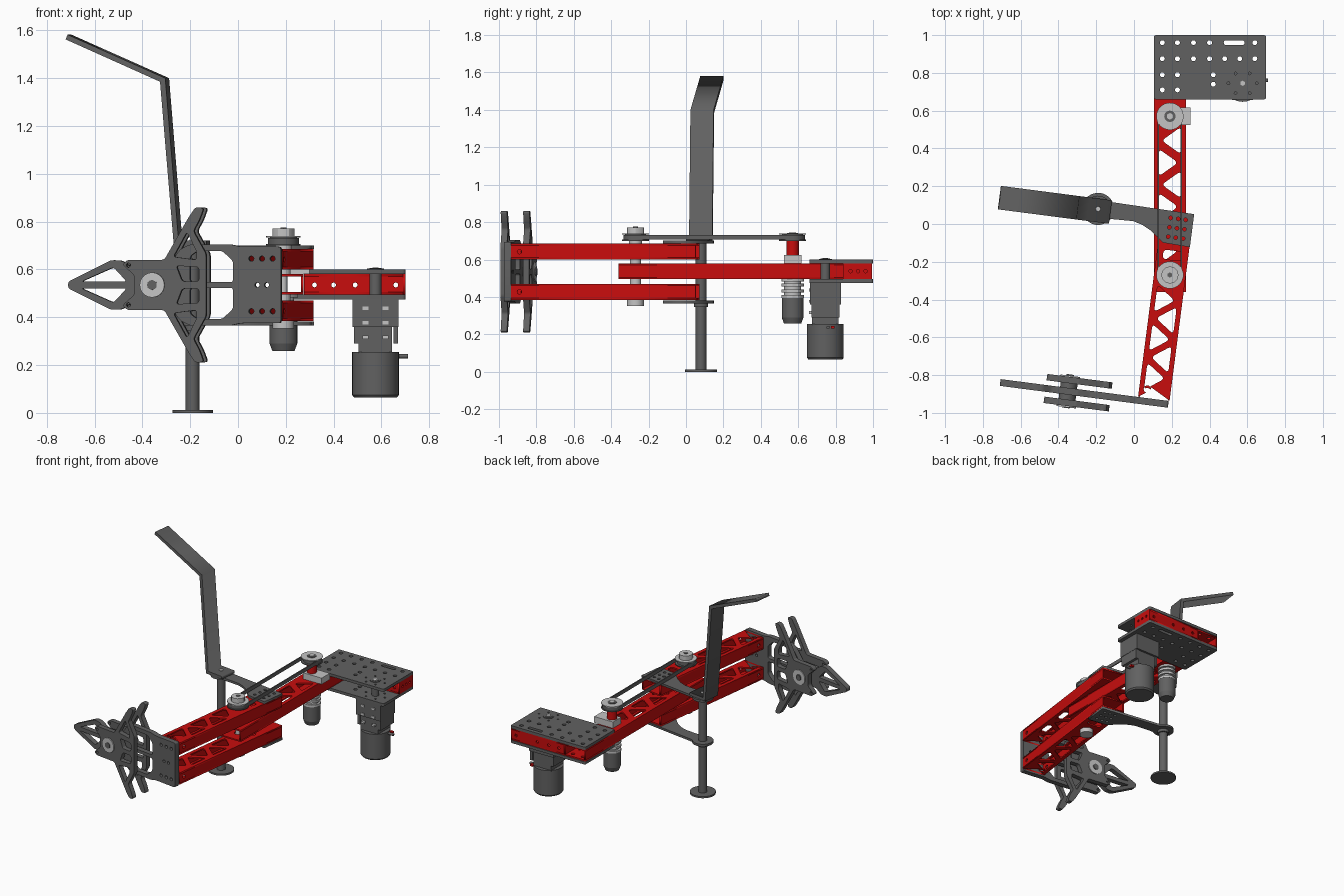
import bpy, bmesh, math
from mathutils import Matrix, Vector

if "Cube" in bpy.data.objects:
    bpy.data.objects.remove(bpy.data.objects["Cube"])


def material(name, rgb):
    m = bpy.data.materials.new(name)
    m.use_nodes = True
    m.diffuse_color = (*rgb, 1)
    m.node_tree.nodes["Principled BSDF"].inputs["Base Color"].default_value = (*rgb, 1)
    return m


DARK = material("dark grey", (0.12, 0.12, 0.12))
RED = material("red", (0.58, 0.004, 0.004))
LIGHT = material("light grey", (0.55, 0.55, 0.55))

# Frames: the world, and the forearm turned about the elbow
WORLD = Matrix.Identity(4)
FORE = Matrix.Translation((0.19, -0.27, 0)) @ Matrix.Rotation(math.radians(-7.4), 4, 'Z')
FLAT = Matrix.Identity(4)
UPRIGHT = Matrix.Rotation(math.pi / 2, 4, 'X')
SIDE = Matrix(((0, 0, 1, 0), (1, 0, 0, 0), (0, 1, 0, 0), (0, 0, 0, 1)))
round_parts = []


def add(name, mesh, mat, matrix):
    ob = bpy.data.objects.new(name, mesh)
    bpy.context.collection.objects.link(ob)
    mesh.materials.clear()
    mesh.materials.append(mat)
    ob.matrix_world = matrix
    return ob


def plate(name, outline, holes, depth, mat, at, turn=FLAT, frame=WORLD):
    """Flat plate with true holes, made from a filled 2D curve."""
    cu = bpy.data.curves.new(name, 'CURVE')
    cu.dimensions, cu.fill_mode, cu.extrude = '2D', 'BOTH', depth / 2
    for loop in [outline] + list(holes):
        sp = cu.splines.new('POLY')
        sp.points.add(len(loop) - 1)
        for p, (x, y) in zip(sp.points, loop):
            p.co = (x, y, 0, 1)
        sp.use_cyclic_u = True
    tmp = bpy.data.objects.new(name + "_curve", cu)
    bpy.context.collection.objects.link(tmp)
    dg = bpy.context.evaluated_depsgraph_get()
    mesh = bpy.data.meshes.new_from_object(tmp.evaluated_get(dg))
    bpy.data.objects.remove(tmp)
    return add(name, mesh, mat, frame @ Matrix.Translation(at) @ turn)


def box(name, lo, hi, mat, frame=WORLD):
    lo, hi = Vector(lo), Vector(hi)
    bm = bmesh.new()
    bmesh.ops.create_cube(bm, size=1, matrix=Matrix.Translation((lo + hi) / 2) @ Matrix.Diagonal((*(hi - lo), 1)))
    me = bpy.data.meshes.new(name)
    bm.to_mesh(me)
    return add(name, me, mat, frame)


def rod(name, x, y, z0, z1, r, mat, frame=WORLD, r0=None, n=32, turn=FLAT):
    """Cylinder from z0 to z1 along its own axis."""
    bm = bmesh.new()
    bmesh.ops.create_cone(bm, cap_ends=True, segments=n, radius1=r0 or r, radius2=r,
                          depth=z1 - z0, matrix=Matrix.Translation((0, 0, (z0 + z1) / 2)))
    me = bpy.data.meshes.new(name)
    bm.to_mesh(me)
    ob = add(name, me, mat, frame @ Matrix.Translation((x, y, 0)) @ turn)
    round_parts.append(ob)
    return ob


def rect(x0, y0, x1, y1):
    return [(x0, y0), (x1, y0), (x1, y1), (x0, y1)]


def circle(x, y, r, n=14):
    return [(x + r * math.cos(2 * math.pi * i / n), y + r * math.sin(2 * math.pi * i / n)) for i in range(n)]


def soft(pts, r):
    """Round the corners of a loop."""
    out, n = [], len(pts)
    for i in range(n):
        a, b, c = (Vector(pts[j % n]) for j in (i - 1, i, i + 1))
        p = b + (a - b).normalized() * min(r, (a - b).length * 0.45)
        q = b + (c - b).normalized() * min(r, (c - b).length * 0.45)
        out += [tuple(p * (1 - t) ** 2 + b * 2 * t * (1 - t) + q * t * t) for t in (0, 0.33, 0.67, 1)]
    return out


def truss(y0, y1, half=0.058, pitch=0.1):
    """Alternating rounded triangles along an arm."""
    n = int((y1 - y0) / pitch)
    holes = []
    for i in range(n):
        c, s = y0 + (i + 0.5) * (y1 - y0) / n, 1 if i % 2 else -1
        holes.append(soft([(s * half, c - 0.072), (s * half, c + 0.072), (-s * half * 0.75, c)], 0.022))
    return holes


def tube(name, y0, y1, z0, z1, holes, frame, side_holes=()):
    """Hollow red arm: pierced top and bottom, plain sides, open ends."""
    w, t = 0.084, 0.01
    for tag, z in (("bottom", z0 + t / 2), ("top", z1 - t / 2)):
        plate(f"{name}_{tag}", rect(-w, y0, w, y1), holes, t, RED, (0, 0, z), FLAT, frame)
    for tag, x in (("right_wall", t / 2 - w), ("left_wall", w - t / 2)):
        plate(f"{name}_{tag}", rect(y0, z0 + t, y1, z1 - t), side_holes, t, RED, (x, 0, 0), SIDE, frame)


# Rear arm, running straight back into the base
base_rows = (0.71, 0.79, 0.875, 0.96)
rear_frame = Matrix.Translation((0.19, 0, 0))
corner_holes = [circle(x, y, 0.013) for x in (-0.04, 0.04) for y in base_rows]
tube("rear_arm", -0.36, 0.995, 0.495, 0.58,
     truss(-0.2, 0.5) + [circle(0, -0.27, 0.025), circle(0, 0.57, 0.025)] + corner_holes, rear_frame)

# Two forearm tubes
for name, z in (("upper_forearm", 0.6), ("lower_forearm", 0.385)):
    tube(name, -0.66, 0.335, z, z + 0.085,
         [circle(0, 0, 0.025), circle(-0.04, -0.615, 0.02)] + truss(-0.6, -0.08)
         + [soft(rect(-0.05, 0.08, 0.05, 0.13), 0.02)], FORE, [circle(-0.615, z + 0.042, 0.012)])

# Base: two pierced plates with a cross tube between them
cols = (0.315, 0.4, 0.48, 0.56, 0.64)
cross_holes = [circle(x, y, 0.013) for x in cols for y in base_rows[2:] if not (y > 0.9 and 0.45 < x < 0.6)]
slot = soft(rect(0.475, 0.948, 0.585, 0.972), 0.012)
arm_holes = [circle(x + 0.19, y, 0.013) for x in (-0.04, 0.04) for y in base_rows]
bolt_ring = [circle(0.575 + 0.075 * math.cos(a), 0.745 + 0.06 * math.sin(a), 0.007)
             for a in [math.pi * k / 3 for k in (0, 2, 3, 4, 5, 1)]]
for tag, z in (("bottom", 0.485), ("top", 0.59)):
    plate(f"base_{tag}_plate", soft(rect(0.105, 0.66, 0.7, 1.0), 0.012),
          cross_holes + arm_holes + bolt_ring + [slot, circle(0.42, 0.74, 0.013), circle(0.42, 0.79, 0.013)],
          0.02, DARK, (0, 0, z))
for tag, z in (("bottom", 0.5), ("top", 0.575)):
    plate(f"cross_tube_{tag}", rect(0.276, 0.84, 0.69, 0.995), cross_holes + [slot], 0.01, RED, (0, 0, z))
for tag, y in (("front", 0.845), ("back", 0.99)):
    plate(f"cross_tube_{tag}", rect(0.276, 0.505, 0.69, 0.57),
          [circle(x, 0.535, 0.01) for x in (0.32, 0.4, 0.49, 0.66)], 0.01, RED, (0, y, 0), UPRIGHT)
plate("cross_tube_end", rect(0.84, 0.495, 0.995, 0.58),
      [circle(y, 0.538, 0.009) for y in (0.88, 0.92, 0.96)], 0.01, RED, (0.695, 0, 0), SIDE)

# Base motor and gearbox
mx, my = 0.575, 0.745
rod("base_motor", mx, my, 0.075, 0.255, 0.098, DARK)
rod("base_motor_cap", mx, my, 0.065, 0.075, 0.098, DARK, r0=0.09)
box("gearbox_lower", (0.505, 0.675, 0.25), (0.645, 0.815, 0.38), DARK)
box("gearbox_upper", (0.478, 0.662, 0.36), (0.672, 0.83, 0.475), DARK)
for x in (0.485, 0.65):
    box("gearbox_strap", (x, 0.67, 0.29), (x + 0.02, 0.82, 0.37), DARK)
for x in (0.52, 0.605):
    for z in (0.31, 0.37, 0.43):
        box("gearbox_insert", (x, 0.657, z), (x + 0.025, 0.677, z + 0.014), LIGHT)
rod("base_shaft", mx, my, 0.47, 0.606, 0.025, DARK)
rod("base_shaft_ring", mx, my, 0.6, 0.604, 0.035, DARK)
rod("base_shaft_nut", mx, my, 0.6, 0.608, 0.014, LIGHT, n=6)
rod("motor_wire", 0.66, 0.76, 0, 0.05, 0.009, DARK, turn=Matrix.Translation((0, 0, 0.237)) @ SIDE)
box("motor_wire_red", (0.665, 0.775, 0.232), (0.69, 0.795, 0.245), RED)

# Elbow motor hanging under the rear arm
ex, ey = 0.19, 0.57
rod("elbow_motor", ex, ey, 0.29, 0.395, 0.058, DARK)
rod("elbow_motor_tail", ex, ey, 0.258, 0.29, 0.058, DARK, r0=0.046)
for z in (0.395, 0.425, 0.455, 0.482):
    rod("elbow_gear_stage", ex, ey, z, z + 0.016, 0.06, LIGHT, n=12)
rod("elbow_gear_core", ex, ey, 0.38, 0.5, 0.045, LIGHT)
box("elbow_bearing_block", (0.15, 0.525, 0.58), (0.3, 0.618, 0.625), LIGHT)
rod("elbow_motor_shaft", ex, ey, 0.62, 0.7, 0.033, RED)

# Elbow axle, pulleys and belt
rod("elbow_axle", ex, -0.27, 0.36, 0.76, 0.016, LIGHT)
for z0, z1, r in ((0.352, 0.384, 0.045), (0.47, 0.497, 0.03), (0.578, 0.602, 0.03), (0.684, 0.704, 0.035)):
    rod("elbow_spacer", ex, -0.27, z0, z1, r, LIGHT)
for name, y in (("elbow", -0.27), ("drive", ey)):
    rod(name + "_pulley", ex, y, 0.703, 0.735, 0.056, DARK)
    for z in (0.7, 0.733):
        rod(name + "_pulley_flange", ex, y, z, z + 0.006, 0.072, LIGHT if z > 0.71 else DARK)
    rod(name + "_pulley_ring", ex, y, 0.739, 0.742, 0.03, DARK)
    rod(name + "_pulley_nut", ex, y, 0.74, 0.745, 0.018, LIGHT, n=6)
rod("elbow_hub", ex, -0.27, 0.739, 0.772, 0.046, LIGHT, n=12)
rod("elbow_hub_bolt", ex, -0.27, 0.77, 0.776, 0.014, DARK, n=6)


def stadium(r, n=16):
    return [(ex + r * math.cos(a), (ey if a < math.pi else -0.27) + r * math.sin(a))
            for k in (0, 1) for a in [math.pi * (k + i / n) + 1e-4 * (1 - 2 * (i == n)) for i in range(n + 1)]]


plate("drive_belt", stadium(0.065), [stadium(0.057)], 0.026, DARK, (0, 0, 0.719))

# Bracket plates, leg and foot
LX, LY = -0.422, 0.298
arc = [(LX + 0.07 * math.cos(math.radians(a)), LY + 0.07 * math.sin(math.radians(a))) for a in range(40, 321, 20)]
bracket = [(0.086, 0.16), (0.086, 0.336)] + arc + [(-0.23, 0.258), (-0.18, 0.245), (-0.13, 0.22), (-0.06, 0.165)]
bracket_holes = [circle(x, y, 0.01) for x in (-0.035, 0.005, 0.045) for y in (0.2, 0.25, 0.3)]
for tag, z in (("lower", 0.374), ("upper", 0.693)):
    plate(tag + "_bracket", bracket, bracket_holes, 0.016, DARK, (0, 0, z), FLAT, FORE)
rod("leg", LX, LY, 0.008, 0.7, 0.029, DARK, FORE)
rod("leg_collar", LX, LY, 0.345, 0.372, 0.038, DARK, FORE)
rod("foot", LX, LY, 0, 0.012, 0.085, DARK, FORE)
rod("leg_bolt", LX, LY, 0.72, 0.726, 0.013, LIGHT, FORE)

# Bent strap handle
handle = [(-0.355, 0.701), (-0.492, 0.701), (-0.55, 1.385), (-0.948, 1.562),
          (-0.94, 1.582), (-0.528, 1.4), (-0.472, 0.722), (-0.355, 0.722)]
plate("handle", handle, [], 0.125, DARK, (0, LY - 0.008, 0), UPRIGHT, FORE)

# Claw frame, mirrored about its mid height
MID = 0.535


def claw(half, r=0.012):
    pts = [((x - 0.101) * 1.008, z) for x, z in half]
    return soft([(x, MID + z) for x, z in pts] + [(x, MID - z) for x, z in reversed(pts)], r)


def pair(loop, r=0.012):
    return [soft([((x - 0.101) * 1.008, MID + s * z) for x, z in loop], r) for s in (1, -1)]


frame_half = [(-0.71, 0.014), (-0.53, 0.104), (-0.485, 0.102), (-0.44, 0.07), (-0.3, 0.07), (-0.24, 0.15),
              (-0.2, 0.17), (-0.03, 0.17), (0.01, 0.16), (0.18, 0.16)]
frame_holes = (pair([(-0.655, 0.014), (-0.52, 0.074), (-0.465, 0.014)])
               + pair([(-0.2, 0.012), (-0.2, 0.12), (-0.17, 0.142), (-0.065, 0.142), (-0.02, 0.1), (-0.02, 0.012)]))
frame_holes += [circle(x, MID + z, 0.011) for x in (-0.045, 0, 0.045) for z in (-0.11, 0.11)]
frame_holes += [circle(x, MID, 0.01) for x in (-0.02, 0.02)]
plate("claw_frame", claw(frame_half), frame_holes, 0.036, DARK, (0, -0.68, 0), UPRIGHT, FORE)

# Hooked claw plates on both sides of the frame
hook_half = [(-0.425, 0.04), (-0.475, 0.085), (-0.455, 0.105), (-0.3, 0.105), (-0.2, 0.28), (-0.17, 0.325),
             (-0.135, 0.322), (-0.152, 0.275), (-0.178, 0.225), (-0.125, 0.13)]
hook_holes = (pair([(-0.262, 0.118), (-0.205, 0.222), (-0.165, 0.14), (-0.165, 0.105)])
              + pair([(-0.25, 0.08), (-0.155, 0.075), (-0.155, 0.015), (-0.225, 0.015)])
              + pair([(-0.462, 0.083), (-0.45, 0.095), (-0.438, 0.083), (-0.45, 0.071)]))
for tag, y in (("front", -0.741), ("back", -0.62)):
    plate(tag + "_claw", claw(hook_half), hook_holes, 0.034, DARK, (0, y, 0), UPRIGHT, FORE)

# Claw hub
HUB = Matrix.Translation((0, 0, MID)) @ UPRIGHT
hx = -0.455
rod("claw_axle", hx, 0, 0.59, 0.768, 0.02, DARK, FORE, turn=HUB)
rod("claw_spacer", hx, 0, 0.63, 0.73, 0.045, DARK, FORE, turn=HUB)
for tag, z in (("front", 0.757), ("back", 0.597)):
    rod(tag + "_claw_disc", hx, 0, z, z + 0.008, 0.052, LIGHT, FORE, turn=HUB)
    rod(tag + "_claw_bolt", hx, 0, z - 0.004, z + 0.012, 0.022, DARK, FORE, n=6, turn=HUB)

# Smooth the round parts, keeping rims sharp
bpy.ops.object.select_all(action='DESELECT')
for ob in round_parts:
    ob.select_set(True)
bpy.context.view_layer.objects.active = round_parts[0]
bpy.ops.object.shade_smooth_by_angle()
